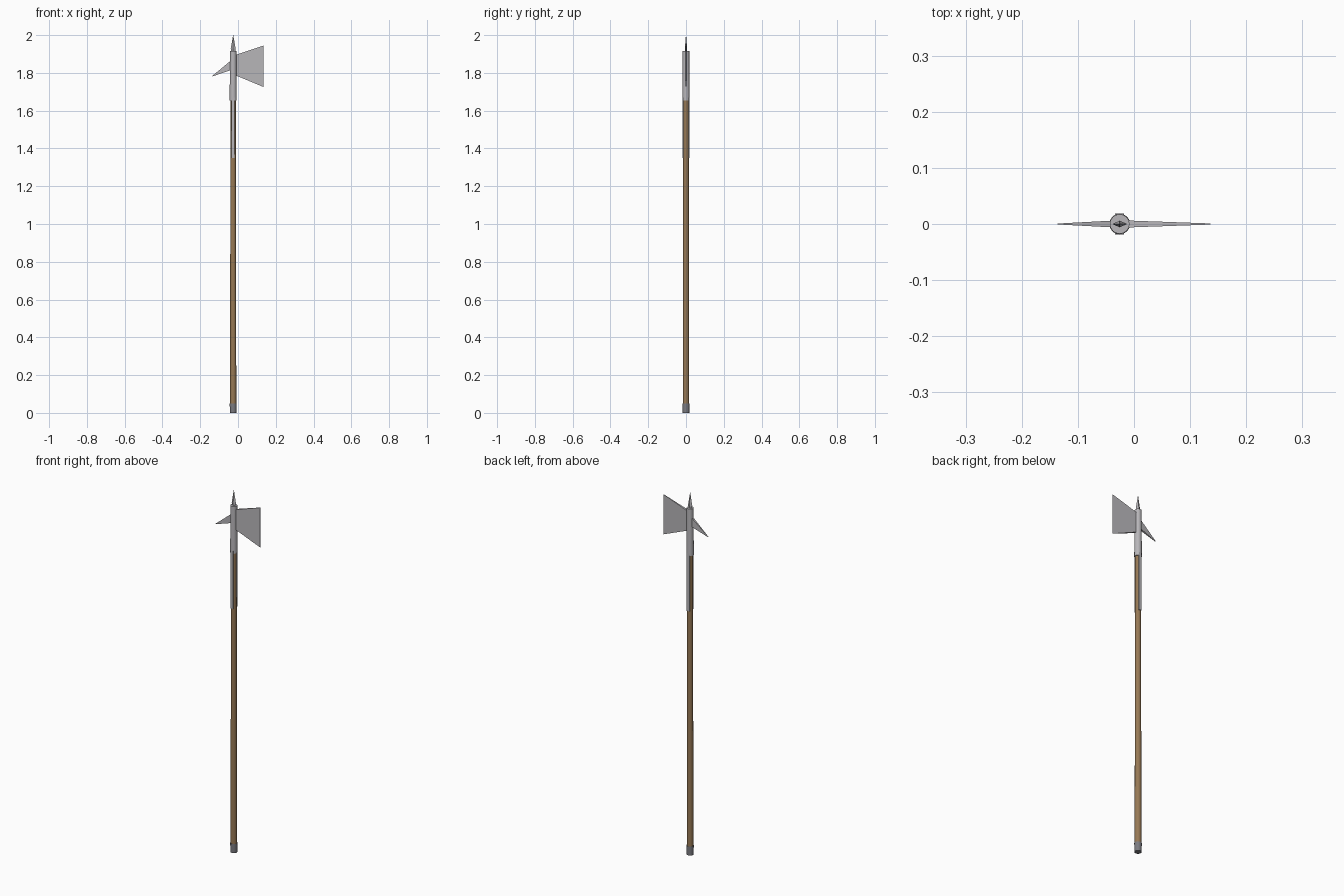
import bpy, bmesh, math

if "Cube" in bpy.data.objects:
    bpy.data.objects.remove(bpy.data.objects["Cube"])

CX = -0.0255  # shaft axis

def mat(name, c):
    m = bpy.data.materials.new(name)
    m.diffuse_color = (*c, 1)
    m.use_nodes = True
    m.node_tree.nodes["Principled BSDF"].inputs["Base Color"].default_value = m.diffuse_color
    return m

steel = mat("steel", (0.48, 0.47, 0.49))
wood = mat("wood", (0.31, 0.19, 0.09))
iron = mat("dark iron", (0.20, 0.20, 0.22))

def finish(name, bm, m, smooth=False):
    bmesh.ops.recalc_face_normals(bm, faces=bm.faces)
    me = bpy.data.meshes.new(name)
    bm.to_mesh(me)
    bm.free()
    ob = bpy.data.objects.new(name, me)
    bpy.context.collection.objects.link(ob)
    me.materials.append(m)
    if smooth:
        bpy.context.view_layer.objects.active = ob
        ob.select_set(True)
        bpy.ops.object.shade_smooth_by_angle(angle=math.radians(40))
        ob.select_set(False)
    return ob

def loft(name, rings, m, smooth=False):
    """Skin equal-length rings of points and cap both ends."""
    bm = bmesh.new()
    vs = [[bm.verts.new(p) for p in r] for r in rings]
    n = len(rings[0])
    for a, b in zip(vs, vs[1:]):
        for i in range(n):
            j = (i + 1) % n
            bm.faces.new((a[i], a[j], b[j], b[i]))
    bm.faces.new(vs[0])
    bm.faces.new(vs[-1])
    return finish(name, bm, m, smooth)

def ring(rx, ry, z, n):
    return [(CX + rx * math.cos(2 * math.pi * i / n),
             ry * math.sin(2 * math.pi * i / n), z) for i in range(n)]

def pole(name, prof, m, n=16):
    return loft(name, [ring(r, r, z, n) for r, z in prof], m, True)

def slab(x, y, z0, z1):
    return [(x, -y, z0), (x, y, z0), (x, y, z1), (x, -y, z1)]

# Shaft, butt cap and head socket
pole("shaft", [(0.0165, 0.03), (0.0145, 1.70)], wood)
pole("butt_cap", [(0.0175, 0.0), (0.0185, 0.05)], iron)
pole("socket", [(0.0185, 1.655), (0.0175, 1.915)], steel)

# Axe blade tapering to its edge, and hooked rear spike
loft("axe_blade", [slab(CX + 0.005, 0.0065, 1.79, 1.893),
                   slab(0.136, 0.001, 1.725, 1.945)], steel)
loft("back_spike", [slab(CX - 0.004, 0.0065, 1.818, 1.872),
                    slab(-0.136, 0.0008, 1.781, 1.784)], steel)

# Flat diamond top spike
loft("top_spike", [ring(0.008, 0.005, 1.90, 4), ring(0.013, 0.006, 1.928, 4),
                   ring(0.0005, 0.0005, 2.0, 4)], steel)

# Langets down the front and back of the shaft
for name, s in (("front_langet", -1), ("back_langet", 1)):
    bm = bmesh.new()
    bmesh.ops.create_cube(bm, size=1)
    for v in bm.verts:
        v.co = (CX + v.co.x * 0.016, s * 0.0155 + v.co.y * 0.006,
                1.51 + v.co.z * 0.32)
    finish(name, bm, steel)
